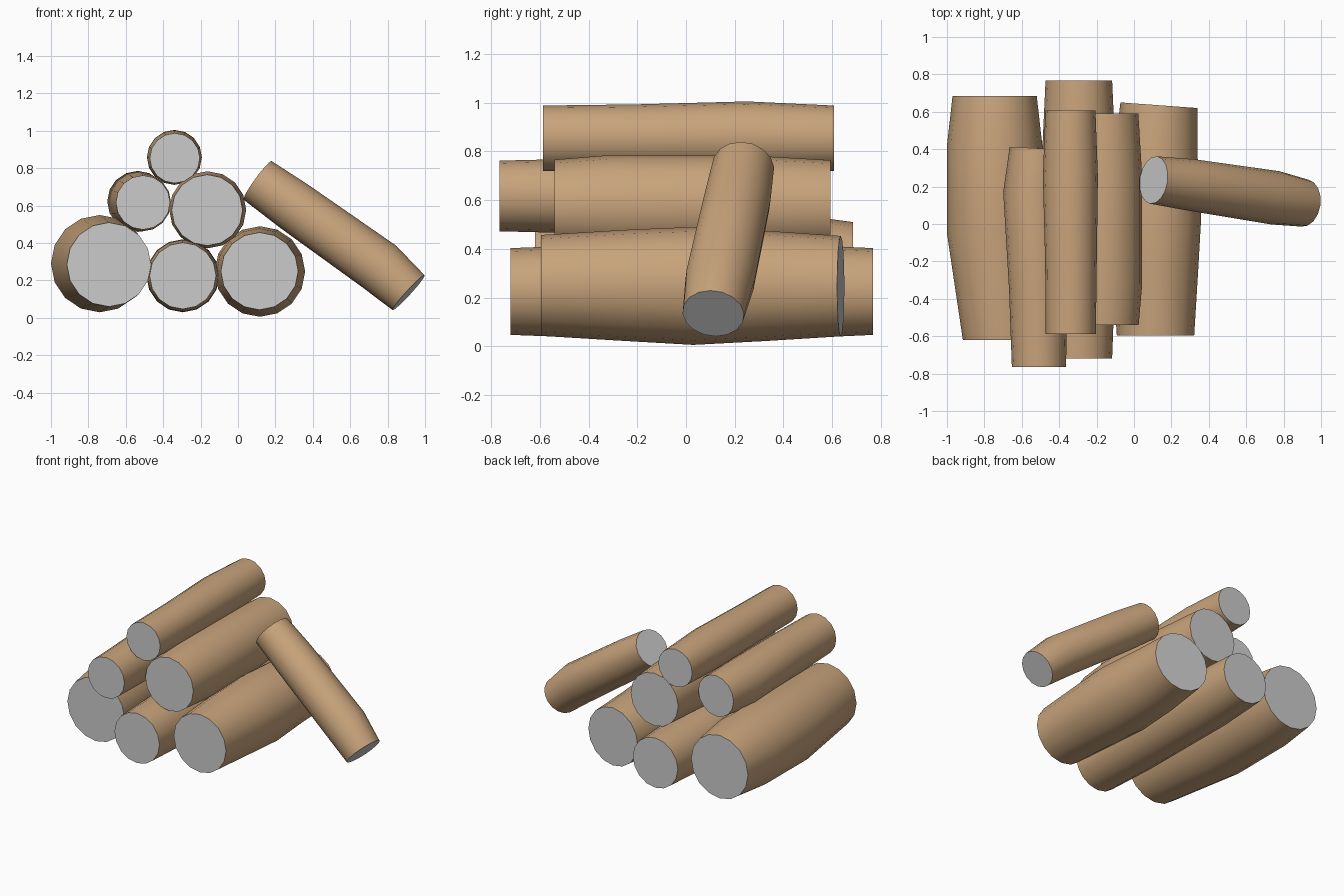
import bpy
import bmesh
import math
from mathutils import Vector

if "Cube" in bpy.data.objects:
    bpy.data.objects.remove(bpy.data.objects["Cube"], do_unlink=True)

SIDES = 16


def make_material(name, colour):
    mat = bpy.data.materials.new(name)
    mat.use_nodes = True
    mat.diffuse_color = (*colour, 1)
    mat.node_tree.nodes["Principled BSDF"].inputs["Base Color"].default_value = (*colour, 1)
    return mat


bark = make_material("bark brown", (0.58, 0.37, 0.20))
cut_wood = make_material("cut end grey", (0.6, 0.6, 0.6))


def make_log(name, rings, normals):
    """Loft a bulging log through rings (x, y, z, radius) and cap both ends."""
    bm = bmesh.new()
    loops = []
    for (x, y, z, r), normal in zip(rings, normals):
        n = Vector(normal).normalized()
        u = n.cross(Vector((0, 0, 1))).normalized()
        v = u.cross(n)
        loop = []
        for i in range(SIDES):
            a = math.tau * i / SIDES
            loop.append(bm.verts.new(Vector((x, y, z)) + r * (math.cos(a) * u + math.sin(a) * v)))
        loops.append(loop)
    # Bark
    for a, b in zip(loops, loops[1:]):
        for i in range(SIDES):
            j = (i + 1) % SIDES
            bm.faces.new((a[i], a[j], b[j], b[i])).smooth = True
    # Sawn ends
    for loop in (loops[0], loops[-1]):
        bm.faces.new(loop).material_index = 1
        for i in range(SIDES):
            bm.edges.get((loop[i], loop[i - 1])).smooth = False
    bmesh.ops.recalc_face_normals(bm, faces=bm.faces)
    mesh = bpy.data.meshes.new(name)
    bm.to_mesh(mesh)
    bm.free()
    mesh.materials.append(bark)
    mesh.materials.append(cut_wood)
    obj = bpy.data.objects.new(name, mesh)
    bpy.context.collection.objects.link(obj)


# Stacked logs, each lying front to back
stack = {
    "bottom_right_log": [(-0.69, -0.62, 0.285, 0.225), (-0.74, -0.05, 0.29, 0.26),
                         (-0.745, 0.42, 0.29, 0.255), (-0.745, 0.685, 0.285, 0.225)],
    "bottom_middle_log": [(-0.295, -0.72, 0.225, 0.178), (-0.295, -0.35, 0.225, 0.192),
                          (-0.295, 0.4, 0.225, 0.195), (-0.295, 0.768, 0.225, 0.178)],
    "bottom_left_log": [(0.115, -0.595, 0.25, 0.207), (0.115, -0.25, 0.25, 0.228),
                        (0.117, 0.03, 0.248, 0.242), (0.115, 0.33, 0.248, 0.226),
                        (0.133, 0.635, 0.247, 0.206)],
    "middle_right_log": [(-0.508, -0.765, 0.617, 0.145), (-0.513, -0.35, 0.617, 0.155),
                         (-0.536, 0.17, 0.623, 0.163), (-0.52, 0.405, 0.625, 0.145)],
    "middle_left_log": [(-0.165, -0.54, 0.576, 0.19), (-0.162, -0.32, 0.578, 0.206),
                        (-0.162, 0.25, 0.578, 0.206), (-0.165, 0.592, 0.576, 0.188)],
    "top_log": [(-0.338, -0.587, 0.854, 0.134), (-0.337, -0.2, 0.855, 0.138),
                (-0.34, 0.25, 0.858, 0.147), (-0.34, 0.607, 0.854, 0.134)],
}
end_slant = {"bottom_left_log": 0.073, "middle_right_log": 0.054}
for name, rings in stack.items():
    normals = [(0, 1, 0)] * (len(rings) - 1) + [(end_slant.get(name, 0), 1, 0)]
    make_log(name, rings, normals)

# Log tipped against the stack
make_log("leaning_log",
         [(0.105, 0.235, 0.735, 0.128), (0.30, 0.21, 0.597, 0.138),
          (0.755, 0.14, 0.275, 0.144), (0.912, 0.112, 0.135, 0.127)],
         [(0.81, -0.12, -0.587), (0.8, -0.12, -0.57), (0.77, -0.12, -0.64), (0.737, -0.1, -0.676)])
